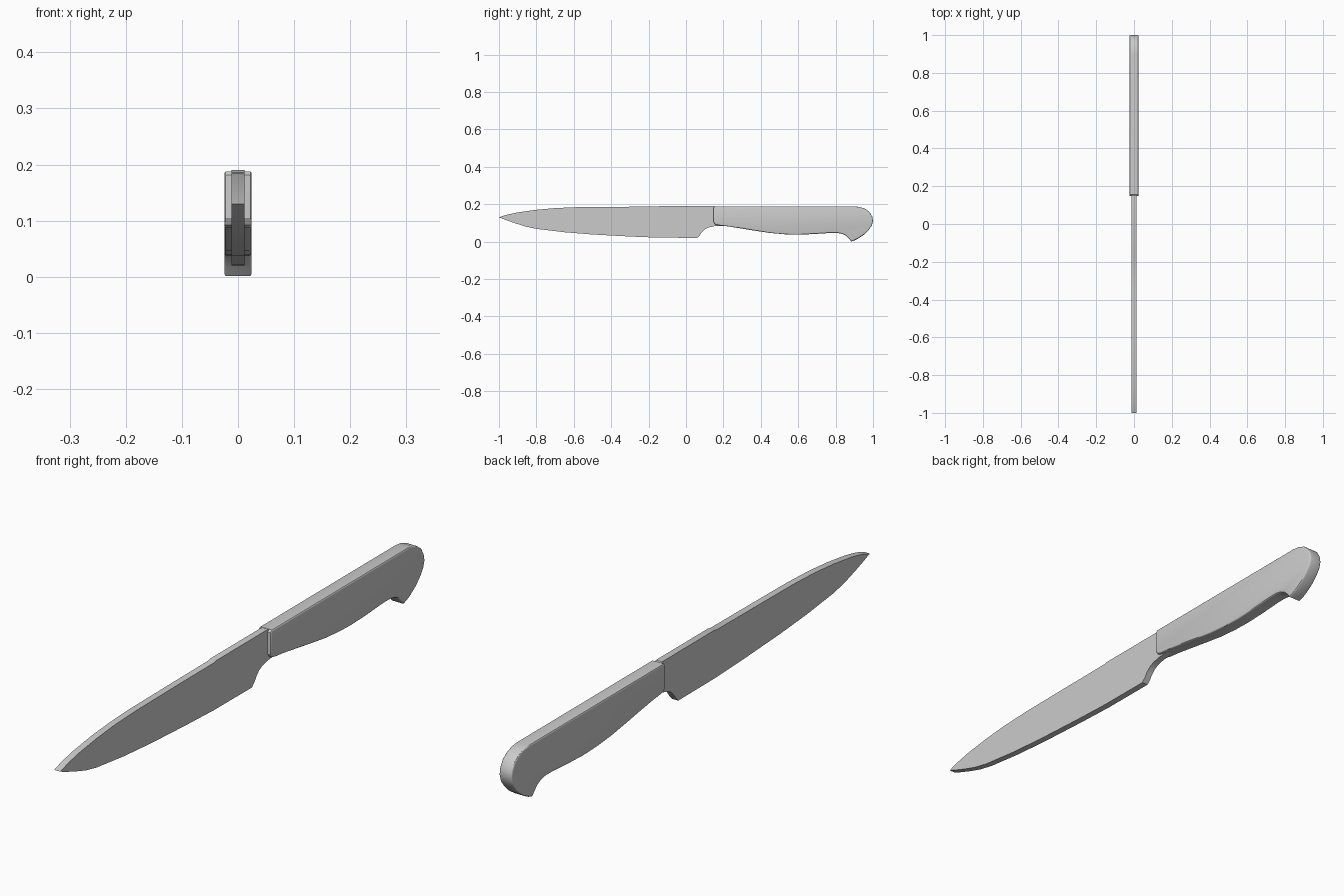
import bpy, bmesh, math


def slab(name, outline, half_width, bevel=0.0):
    """Extrude a side-view (y, z) outline symmetrically across x."""
    bm = bmesh.new()
    face = bm.faces.new([bm.verts.new((-half_width, y, z)) for y, z in outline])
    ext = bmesh.ops.extrude_face_region(bm, geom=[face], use_keep_orig=True)
    moved = [v for v in ext["geom"] if isinstance(v, bmesh.types.BMVert)]
    bmesh.ops.translate(bm, verts=moved, vec=(2 * half_width, 0, 0))
    bmesh.ops.recalc_face_normals(bm, faces=bm.faces)
    if bevel:
        rims = [e for e in bm.edges if abs(e.verts[0].co.x - e.verts[1].co.x) < 1e-6]
        bmesh.ops.bevel(bm, geom=rims, offset=bevel, segments=3,
                        profile=0.5, affect='EDGES', clamp_overlap=True)
    mesh = bpy.data.meshes.new(name)
    bm.to_mesh(mesh)
    bm.free()
    obj = bpy.data.objects.new(name, mesh)
    bpy.context.collection.objects.link(obj)
    bpy.ops.object.select_all(action='DESELECT')
    obj.select_set(True)
    bpy.context.view_layer.objects.active = obj
    bpy.ops.object.shade_smooth_by_angle(angle=math.radians(30))
    return obj


# Blade: spine from tip to tang, then heel notch and cutting edge
slab("blade", [
    (-1.0, 0.13), (-0.96, 0.143), (-0.9, 0.156), (-0.8, 0.17), (-0.7, 0.179),
    (-0.58, 0.184), (-0.35, 0.186), (-0.15, 0.187), (-0.14, 0.19), (0.15, 0.19),
    (0.155, 0.186), (0.2, 0.186), (0.2, 0.085), (0.15, 0.082), (0.12, 0.075),
    (0.1, 0.065), (0.085, 0.05), (0.075, 0.035), (0.06, 0.02), (-0.15, 0.021),
    (-0.3, 0.027), (-0.5, 0.038), (-0.65, 0.05), (-0.8, 0.068), (-0.86, 0.081),
    (-0.92, 0.1), (-0.97, 0.118)], 0.012)

# Handle: flat top, round butt, finger hook and curved belly
slab("handle", [
    (0.147, 0.181), (0.155, 0.188), (0.9, 0.188), (0.93, 0.185), (0.96, 0.174),
    (0.982, 0.157), (0.996, 0.133), (1.0, 0.11), (0.993, 0.085), (0.975, 0.06),
    (0.95, 0.036), (0.92, 0.016), (0.9, 0.006), (0.884, 0.001), (0.87, 0.016),
    (0.855, 0.031), (0.835, 0.041), (0.81, 0.046), (0.77, 0.046), (0.68, 0.04),
    (0.6, 0.037), (0.53, 0.039), (0.45, 0.046), (0.37, 0.058), (0.29, 0.071),
    (0.22, 0.082), (0.175, 0.087), (0.155, 0.092), (0.147, 0.105)],
    0.0245, bevel=0.005)
